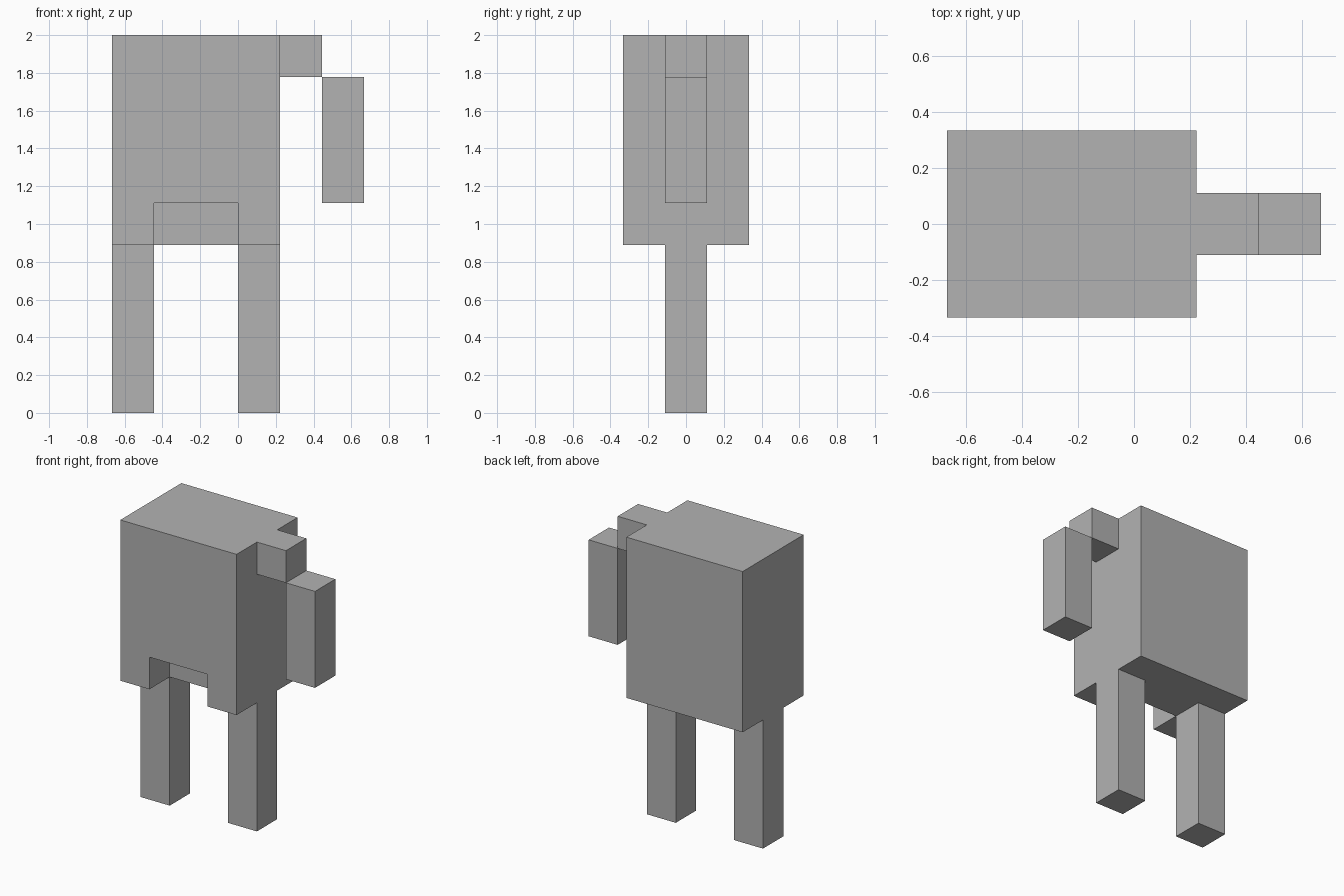
import bpy

cube = bpy.data.objects.get("Cube")
if cube:
    bpy.data.objects.remove(cube, do_unlink=True)

U = 2 / 9  # one block unit: the model is nine blocks tall

grey = bpy.data.materials.new("plain grey")
grey.use_nodes = True
colour = (0.448, 0.448, 0.448, 1)
grey.diffuse_color = colour
grey.node_tree.nodes["Principled BSDF"].inputs["Base Color"].default_value = colour


def block(name, x, y, z):
    """Box spanning the given (low, high) ranges, in block units."""
    spans = (x, y, z)
    bpy.ops.mesh.primitive_cube_add(size=1, location=[sum(s) / 2 * U for s in spans])
    obj = bpy.context.object
    obj.name = obj.data.name = name
    obj.scale = [(hi - lo) * U for lo, hi in spans]
    bpy.ops.object.transform_apply(location=False, rotation=False, scale=True)
    obj.data.materials.append(grey)
    return obj


LIMB = (-0.5, 0.5)  # depth shared by legs, shoulder and arm

# Body with a notch cut out of its lower front edge
body = block("body", (-3, 1), (-1.5, 1.5), (4, 9))
cutter = block("notch_cutter", (-2, 0), (-2.5, -0.5), (3, 5))
cutter.hide_render = True
notch = body.modifiers.new("notch", 'BOOLEAN')
notch.operation = 'DIFFERENCE'
notch.solver = 'EXACT'
notch.object = cutter
bpy.context.view_layer.objects.active = body
bpy.ops.object.modifier_apply(modifier=notch.name)
bpy.data.objects.remove(cutter, do_unlink=True)

# Legs
for name, x in (("right_leg", -3), ("left_leg", 0)):
    block(name, (x, x + 1), LIMB, (0, 4))

# Single arm hanging off a shoulder on the left side
block("shoulder", (1, 2), LIMB, (8, 9))
block("arm", (2, 3), LIMB, (5, 8))
